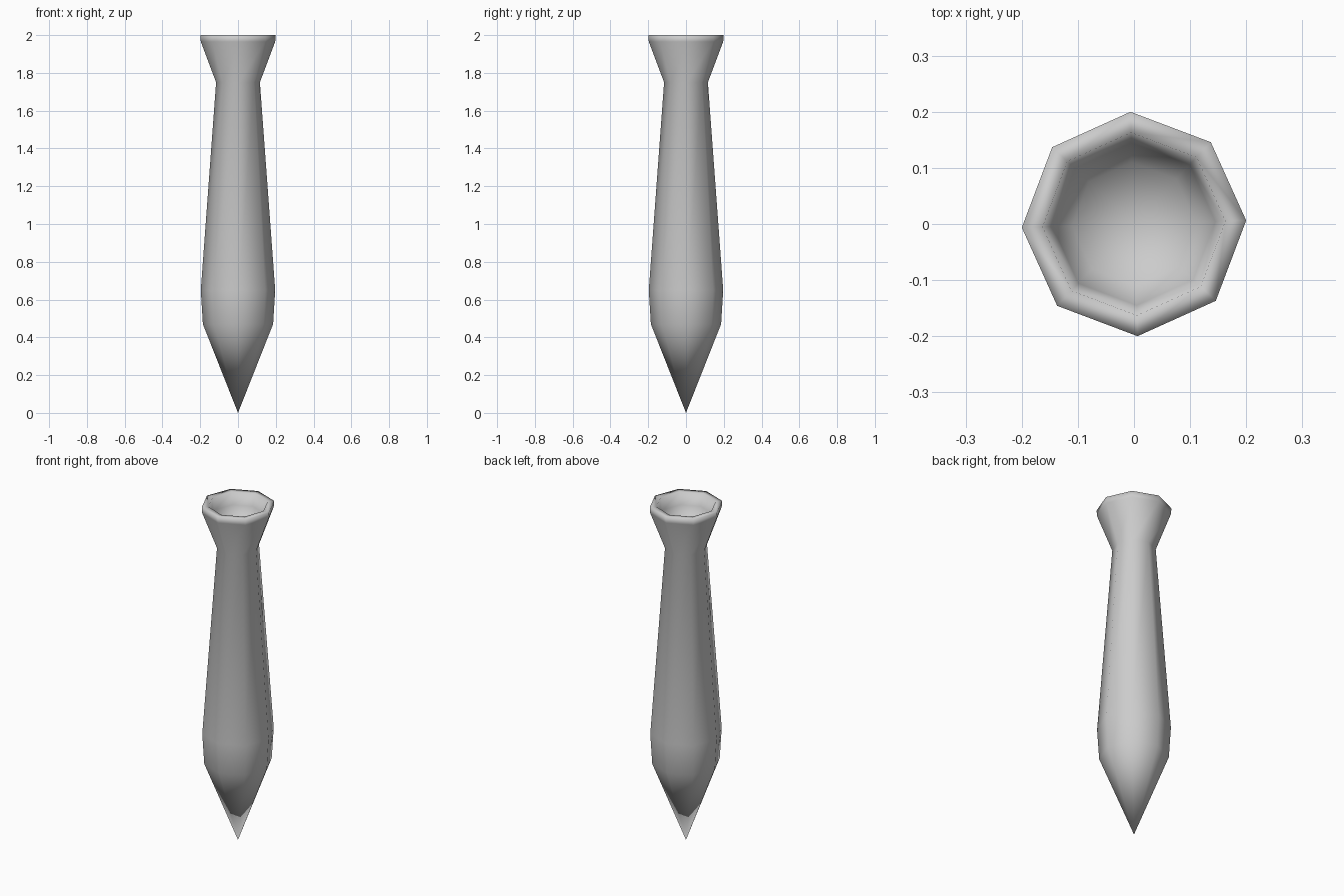
import bpy, bmesh, math

if "Cube" in bpy.data.objects:
    bpy.data.objects.remove(bpy.data.objects["Cube"])

SIDES = 8
TWIST = math.radians(1.8)

# (radius, height): from the pointed foot up the outside, over the lip, into the cup
PROFILE = [
    (0.0, 0.0), (0.186, 0.47), (0.197, 0.65), (0.116, 1.75),
    (0.197, 1.965), (0.2, 2.0),
    (0.163, 2.0), (0.145, 1.93), (0.11, 1.87), (0.0, 1.84),
]


def lathe(name, profile):
    bm = bmesh.new()
    rings = []
    for r, z in profile:
        if r == 0:
            rings.append([bm.verts.new((0, 0, z))] * SIDES)
        else:
            rings.append([bm.verts.new((r * math.cos(TWIST + math.tau * i / SIDES),
                                        r * math.sin(TWIST + math.tau * i / SIDES), z))
                          for i in range(SIDES)])
    for low, high in zip(rings, rings[1:]):
        for i in range(SIDES):
            j = (i + 1) % SIDES
            corners = list(dict.fromkeys([low[i], low[j], high[j], high[i]]))
            bm.faces.new(corners).smooth = True
    bmesh.ops.recalc_face_normals(bm, faces=bm.faces)
    mesh = bpy.data.meshes.new(name)
    bm.to_mesh(mesh)
    bm.free()
    obj = bpy.data.objects.new(name, mesh)
    bpy.context.collection.objects.link(obj)
    return obj


# Tapered body with flared, hollow mouth
lathe("pointed_vase", PROFILE)
